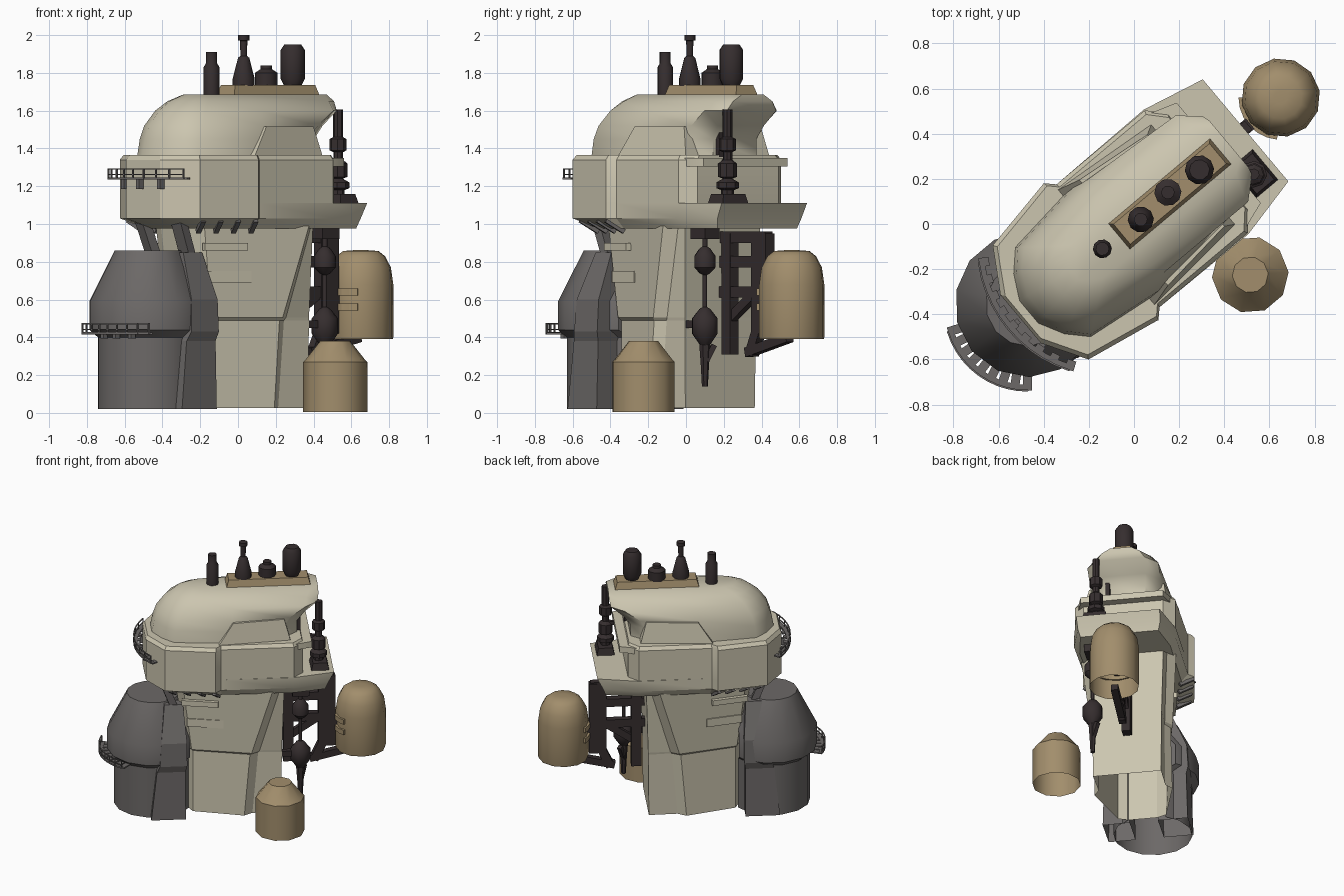
import bpy, bmesh
from math import sin, cos, pi, radians
from mathutils import Vector, Matrix

cube = bpy.data.objects.get("Cube")
if cube:
    bpy.data.objects.remove(cube)

TURN = radians(40)  # the whole building is turned about z


def material(name, *rgb):
    m = bpy.data.materials.new(name)
    m.use_nodes = True
    m.diffuse_color = (*rgb, 1)
    node = next(n for n in m.node_tree.nodes if n.type == 'BSDF_PRINCIPLED')
    node.inputs["Base Color"].default_value = (*rgb, 1)
    return m


CREAM = material("cream plaster", .60, .56, .43)
GREY = material("dark grey metal", .15, .14, .136)
TAN = material("tan metal", .36, .27, .15)
DARK = material("blackened iron", .036, .027, .028)


def prism(bm, rings, bottom=True):
    """Skin a list of matching point rings and cap the ends."""
    vs = [[bm.verts.new(p) for p in r] for r in rings]
    n = len(vs[0])
    for a, b in zip(vs, vs[1:]):
        for i in range(n):
            j = (i + 1) % n
            bm.faces.new((a[i], a[j], b[j], b[i]))
    if bottom:
        bm.faces.new(vs[0][::-1])
    bm.faces.new(vs[-1])


def plan(z, half):
    """Mirror a half outline across the long axis at height z."""
    return [(u, v, z) for u, v in half] + [(u, -v, z) for u, v in reversed(half)]


def box(bm, u0, u1, v0, v1, z0, z1, inset=0):
    prism(bm, [[(u0 + i, v0 + i, z), (u1 - i, v0 + i, z), (u1 - i, v1 - i, z), (u0 + i, v1 - i, z)]
               for z, i in ((z0, 0), (z1, inset))])


def beam(bm, p, q, w, h):
    p, q = Vector(p), Vector(q)
    d = (q - p).normalized()
    side = d.cross(Vector((0, 0, 1)) if abs(d.z) < .95 else Vector((1, 0, 0))).normalized()
    up = side.cross(d)
    prism(bm, [[c + side * w * a + up * h * b for a, b in ((-.5, -.5), (.5, -.5), (.5, .5), (-.5, .5))]
               for c in (p, q)])


def lathe(bm, c, profile, sides=12, bottom=True):
    prism(bm, [[(c[0] + r * cos(2 * pi * i / sides), c[1] + r * sin(2 * pi * i / sides), z)
                for i in range(sides)] for r, z in profile], bottom)


def arc(bm, c, r0, r1, a0, a1, z0, z1, n=10):
    rings = []
    for k in range(n + 1):
        a = radians(a0 + (a1 - a0) * k / n)
        rings.append([(c[0] + r * cos(a), c[1] + r * sin(a), z)
                      for r, z in ((r0, z0), (r1, z0), (r1, z1), (r0, z1))])
    prism(bm, rings)


def local(x, y):
    v = Matrix.Rotation(-TURN, 2) @ Vector((x, y))
    return v.x, v.y


def finish(name, bm, mat, smooth=None):
    bmesh.ops.recalc_face_normals(bm, faces=bm.faces)
    bm.transform(Matrix.Rotation(TURN, 4, 'Z'))
    me = bpy.data.meshes.new(name)
    bm.to_mesh(me)
    bm.free()
    me.materials.append(mat)
    ob = bpy.data.objects.new(name, me)
    bpy.context.collection.objects.link(ob)
    if smooth:
        bpy.ops.object.select_all(action='DESELECT')
        ob.select_set(True)
        bpy.context.view_layer.objects.active = ob
        bpy.ops.object.shade_smooth_by_angle(angle=radians(smooth))


# Tower: flared side walls with a step, narrower rear block, open below
bm = bmesh.new()
foot = [(-.36, .1), (-.33, .17), (.02, .275), (.08, .235), (.28, .24)]
waist = [(-.36, .1), (-.33, .17), (.06, .27), (.12, .235), (.285, .245)]
step = [(-.37, .1), (-.34, .185), (.07, .285), (.13, .24), (.285, .245)]
head = [(-.45, .1), (-.40, .2), (.21, .335), (.27, .28), (.30, .26)]
prism(bm, [plan(.025, foot), plan(.49, waist), plan(.505, step), plan(.99, head)], False)
for s in (1, -1):
    for z, u, v, h in ((.88, -.41, .205, .04), (.72, -.37, .185, .06)):
        beam(bm, (u, s * v, z), (u + .25, s * (v + .057), z), .03, h)
finish("tower", bm, CREAM)

# Wide middle storey with a projecting rear floor
bm = bmesh.new()
side = [(-.655, .14), (-.54, .33), (-.19, .395), (-.15, .355)]
floor = [(-.50, .11), (-.42, .25), (-.17, .32), (-.14, .31), (.36, .32), (.585, .275)]
prism(bm, [plan(.975, floor), plan(1.03, side + [(.36, .36), (.605, .29)]),
           plan(1.11, side + [(.36, .36), (.645, .295)])])
wall = side + [(.36, .355), (.43, .28)]
prism(bm, [plan(1.1, wall), plan(1.34, wall), plan(1.365, [(u * .98, v - .018) for u, v in wall])])
prism(bm, [plan(z, [(.3, .33), (.37, .33), (.49, .29)]) for z in (1.305, 1.35)])
finish("middle_storey", bm, CREAM, 25)

# Rounded roof: front nose, shoulder, mid width, then a chamfered rear that overhangs
bm = bmesh.new()
layers = ((1.35, (-.61, .065), (-.47, .26), .31, (.29, .245), (.40, .15)),
          (1.45, (-.59, .062), (-.46, .252), .302, (.29, .245), (.40, .15)),
          (1.52, (-.565, .06), (-.44, .235), .285, (.34, .25), (.45, .16)),
          (1.60, (-.505, .05), (-.39, .195), .25, (.45, .25), (.54, .17)),
          (1.65, (-.44, .04), (-.33, .15), .19, (.46, .20), (.55, .135)),
          (1.685, (-.35, .03), (-.26, .095), .10, (.49, .12), (.55, .075)))
prism(bm, [plan(z, [a, ((a[0] + b[0]) / 2 - .012, (a[1] + b[1]) / 2 + .012), b, (-.06, w), c, d])
           for z, a, b, w, c, d in layers])
finish("roof", bm, CREAM, 45)

# Sloped side bays on the roof
bm = bmesh.new()
for s in (1, -1):
    prism(bm, [[(u0, s * .15, z), (u1, s * .15, z), (u1, s * v1, z), (u0, s * v0, z)]
               for z, u0, u1, v0, v1 in ((1.35, -.17, .345, .335, .29), (1.515, -.06, .30, .305, .265))])
finish("roof_bays", bm, CREAM)

# Tan plinth on the roof
bm = bmesh.new()
box(bm, -.09, .505, -.078, .078, 1.67, 1.735, .02)
finish("roof_plinth", bm, TAN)

# Roof stacks
stacks = {
    "roof_pipe": ((-.14, -.11), ((.042, 1.66), (.042, 1.83), (.03, 1.85), (.03, 1.91))),
    "roof_mast": ((.03, .02), ((.058, 1.73), (.058, 1.77), (.03, 1.88), (.017, 1.89),
                               (.02, 1.97), (.03, 1.972), (.03, 2.0))),
    "roof_vent": ((.15, .14), ((.06, 1.73), (.06, 1.8), (.03, 1.82), (.03, 1.84))),
    "roof_canister": ((.29, .24), ((.045, 1.73), (.065, 1.77), (.065, 1.92), (.045, 1.95))),
}
for name, (c, profile) in stacks.items():
    bm = bmesh.new()
    lathe(bm, local(*c), profile, 10)
    finish(name, bm, DARK, 40)

# Grey front tank, cut off where it meets the tower
TANK = (-.59, .03)
bm = bmesh.new()
lathe(bm, TANK, ((.275, .02), (.275, .40), (.322, .44), (.322, .59), (.185, .86)), 14, False)
bmesh.ops.bisect_plane(bm, geom=bm.verts[:] + bm.edges[:] + bm.faces[:], plane_co=(-.35, 0, 0),
                       plane_no=(1, 0, 0), clear_outer=True)
finish("front_tank", bm, GREY, 30)

# Buttresses beside the tank, struts and ribs under the middle storey
bm = bmesh.new()
for s in (1, -1):
    prism(bm, [[(u0, s * .1, z), (u1, s * .1, z), (u1, s * v + .01, z), (u0, s * v + .01, z)]
               for z, u0, u1, v in ((.02, -.63, -.39, .30), (.38, -.59, -.39, .29), (.43, -.57, -.38, .305),
                                    (.6, -.56, -.38, .295), (.85, -.53, -.40, .19))], False)
    beam(bm, (-.46, s * .14, .82), (-.54, s * .15, 1.03), .07, .05)
    for k in range(4):
        u = -.5 + .1 * k
        beam(bm, (u + .04, s * (.22 + .025 * k), .96), (u, s * (.31 + .025 * k), 1.02), .025, .025)
finish("tank_supports", bm, GREY)


# Curved walkways: open deck on spokes, rails and brackets
def walkway(name, c, r0, r1, a0, a1, z, rise, drop):
    bm = bmesh.new()
    arc(bm, c, r1 - .03, r1, a0, a1, z, z + .012)
    for h in (.5, 1):
        arc(bm, c, r1 - .008, r1, a0, a1, z + rise * h - .006, z + rise * h)
    for k in range(9):
        a = radians(a0 + (a1 - a0) * k / 8)
        p, q = [(c[0] + r * cos(a), c[1] + r * sin(a)) for r in (r1 - .005, r0)]
        beam(bm, (*p, z), (*p, z + rise), .008, .008)
        beam(bm, (*q, z + .005), (*p, z + .005), .04, .01)
        if k in (2, 4, 6):
            beam(bm, (*q, z - drop), (*q, z), .025, .03)
    finish(name, bm, GREY)


walkway("upper_walkway", (-.14, 0), .54, .59, 148, 212, 1.235, .06, .05)
walkway("lower_walkway", (-.6, .02), .29, .372, 157, 230, .415, .06, .02)

# Tan storage tanks, open below
bm = bmesh.new()
lathe(bm, local(.515, -.225), ((.17, .005), (.17, .27), (.155, .285), (.08, .38)), 10, False)
finish("ground_tank", bm, TAN, 40)
hung = local(.65, .56)
bm = bmesh.new()
lathe(bm, hung, ((.172, .39), (.175, .40), (.175, .68), (.162, .77), (.13, .83), (.095, .857), (.03, .862)), 12, False)
finish("hanging_tank", bm, TAN, 35)
bm = bmesh.new()
for z in (.56, .64):
    arc(bm, hung, .16, .187, 140, 225, z - .018, z + .018, 6)
finish("tank_clamps", bm, TAN)

# Iron frame carrying the hanging tank
bm = bmesh.new()
for u, w, z0 in ((.35, .035, .31), (.62, .06, .42)):
    box(bm, u - w, u + w, -.02, .04, z0, .95)
for z in (.64, .8, .93):
    box(bm, .27, .67, -.015, .035, z - .03, z + .03)
beam(bm, (.5, .01, .32), (.84, .01, .40), .05, .05)
beam(bm, (.53, .01, .31), (.60, .01, .46), .05, .06)
beam(bm, (.36, .01, .50), (.60, .01, .66), .04, .05)
beam(bm, (.64, .01, .6), (.82, .01, .6), .05, .06)
finish("tank_frame", bm, DARK)

# Hanging pipe with bulbs, and the hook at its end
c = local(.46, .1)
bm = bmesh.new()
lathe(bm, c, ((.014, .34), (.035, .37), (.07, .42), (.07, .50), (.03, .55), (.012, .56), (.012, .73),
              (.03, .74), (.058, .77), (.058, .83), (.03, .87), (.014, .88), (.014, .99)), 10)
lathe(bm, c, ((.016, .14), (.022, .25), (.03, .36)), 6)
beam(bm, (c[0], c[1], .26), (c[0] + .03, c[1] + .04, .36), .03, .03)
box(bm, c[0] - .06, c[0] + .06, c[1] - .05, c[1] + .05, .92, .99)
box(bm, .27, c[0], c[1] - .02, c[1] + .02, .45, .49)
finish("hanging_pipe", bm, DARK, 40)

# Aerial on the rear floor
c = local(.53, .22)
bm = bmesh.new()
box(bm, c[0] - .06, c[0] + .07, c[1] - .09, c[1] + .09, 1.10, 1.16, .015)
lathe(bm, c, ((.035, 1.15), (.035, 1.18), (.06, 1.19), (.06, 1.22), (.025, 1.24), (.05, 1.25), (.05, 1.32),
              (.025, 1.34), (.025, 1.38), (.045, 1.39), (.045, 1.45), (.026, 1.46), (.026, 1.605)), 8)
beam(bm, (.40, c[1] + .06, 1.33), (c[0], c[1], 1.33), .025, .025)
beam(bm, (.41, c[1] + .06, 1.33), (.41, c[1] + .06, 1.5), .03, .03)
finish("rear_aerial", bm, DARK)
